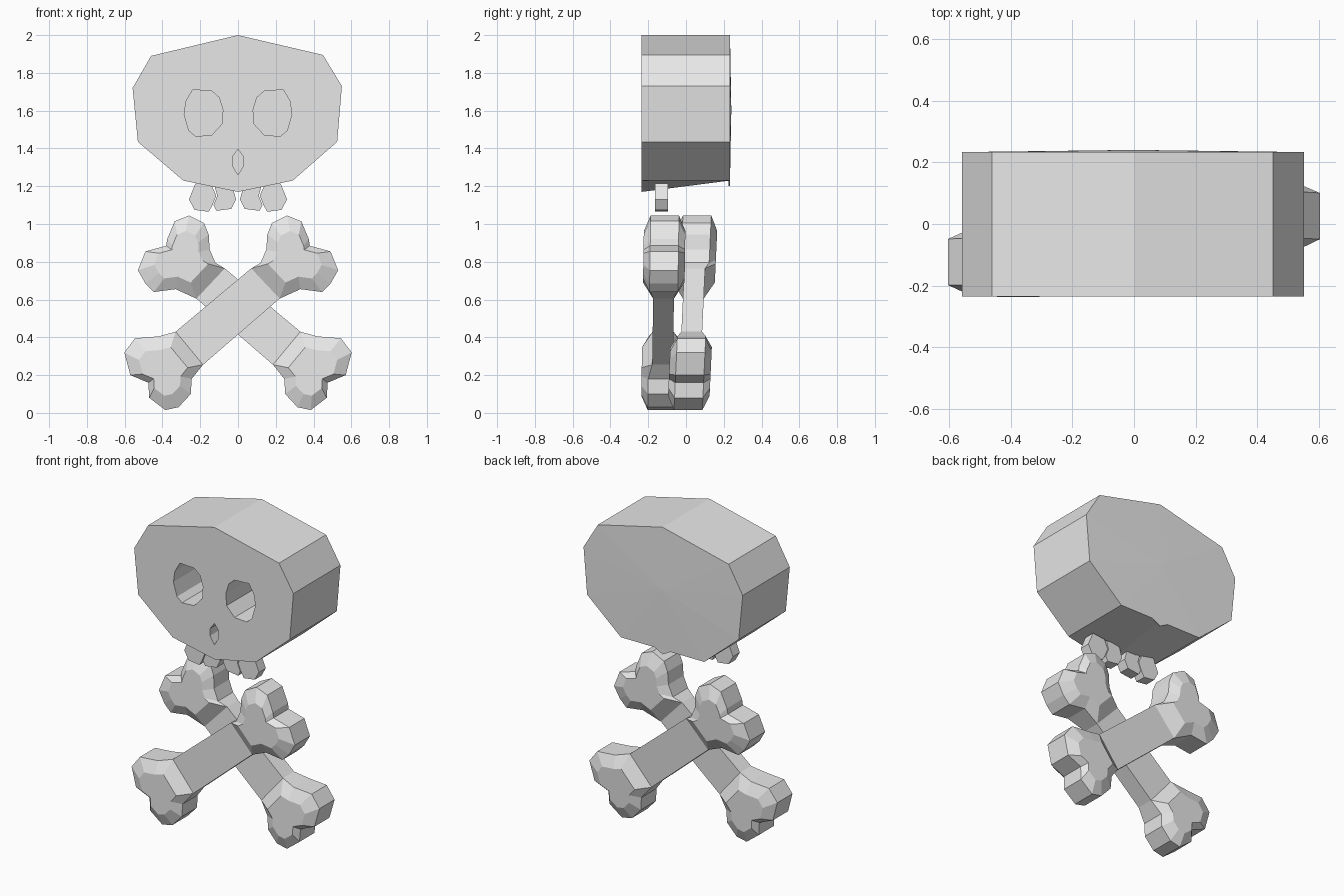
import bpy, bmesh
from mathutils import Vector

if "Cube" in bpy.data.objects:
    bpy.data.objects.remove(bpy.data.objects["Cube"])

GREY = (0.8, 0.8, 0.8, 1)
bone_mat = bpy.data.materials.new("bone grey")
bone_mat.use_nodes = True
bone_mat.diffuse_color = GREY
bone_mat.node_tree.nodes["Principled BSDF"].inputs["Base Color"].default_value = GREY


def finish(bm, name):
    bmesh.ops.recalc_face_normals(bm, faces=bm.faces[:])
    mesh = bpy.data.meshes.new(name)
    bm.to_mesh(mesh)
    bm.free()
    mesh.materials.append(bone_mat)
    obj = bpy.data.objects.new(name, mesh)
    bpy.context.collection.objects.link(obj)
    return obj


def prism(name, outline, y0, y1, back_outline=None, bulge=0):
    """Extrude an (x, z) outline from y0 to y1, optionally crowning the back."""
    bm = bmesh.new()
    front = [bm.verts.new((x, y0, z)) for x, z in outline]
    back = [bm.verts.new((x, y1, z)) for x, z in back_outline or outline]
    n = len(front)
    bm.faces.new(front)
    cap = bm.faces.new(back[::-1])
    for i in range(n):
        j = (i + 1) % n
        bm.faces.new((front[i], front[j], back[j], back[i]))
    if bulge:
        hub = bmesh.ops.poke(bm, faces=[cap])["verts"][0]
        hub.co.y += bulge
    return finish(bm, name)


def flip(outline):
    return [(-x, z) for x, z in outline]


# Skull block, with the underside rising towards the back
skull_front = [(0, 2), (.45, 1.895), (.55, 1.73), (.525, 1.435), (.29, 1.23), (0, 1.17),
               (-.29, 1.23), (-.53, 1.435), (-.558, 1.72), (-.46, 1.89)]
skull_back = [(x, 1.23 if z < 1.2 else z) for x, z in skull_front]
skull = prism("skull", skull_front, -.235, .233, skull_back, .007)

# Eye sockets and nose hole
eye = [(.14, 1.705), (.24, 1.71), (.275, 1.65), (.285, 1.58), (.26, 1.495), (.225, 1.465),
       (.14, 1.47), (.085, 1.53), (.08, 1.605), (.1, 1.67)]
nose = [(0, 1.395), (.03, 1.355), (.03, 1.31), (0, 1.26), (-.03, 1.31), (-.03, 1.355)]
for name, outline in (("left_eye", eye), ("right_eye", flip(eye)), ("nose", nose)):
    cutter = prism(name + "_cutter", outline, -.4, .15)
    cutter.hide_render = True
    mod = skull.modifiers.new(name, "BOOLEAN")
    mod.operation = "DIFFERENCE"
    mod.solver = "EXACT"
    mod.object = cutter
    bpy.context.view_layer.objects.active = skull
    bpy.ops.object.modifier_apply(modifier=mod.name)
    bpy.data.objects.remove(cutter)

# Small pointed tab under the rear edge of the skull
prism("rear_tab", [(-.06, 1.232), (.06, 1.232), (0, 1.2)], .226, .233)

# Teeth
outer_tooth = [(.225, 1.215), (.26, 1.13), (.23, 1.075), (.155, 1.065), (.135, 1.1),
               (.115, 1.15), (.14, 1.205)]
inner_tooth = [(.125, 1.205), (.11, 1.15), (.13, 1.1), (.115, 1.07), (.035, 1.08),
               (.01, 1.13), (.03, 1.2)]
for name, outline in (("outer_tooth", outer_tooth), ("inner_tooth", inner_tooth)):
    prism("left_" + name, outline, -.163, -.095)
    prism("right_" + name, flip(outline), -.163, -.095)

# Bone outline: each knob starts and ends at its neck
low_knob = [(-.185, .255), (-.245, .18), (-.25, .1), (-.315, .03), (-.385, .015), (-.47, .08),
            (-.475, .16), (-.57, .2), (-.602, .32), (-.545, .395), (-.42, .405), (-.33, .43)]
high_knob = [(.07, .765), (.12, .795), (.15, .865), (.155, .945), (.18, 1.005), (.26, 1.045),
             (.335, 1.015), (.375, .92), (.38, .885), (.49, .855), (.53, .755), (.49, .685),
             (.445, .64), (.33, .655), (.22, .605)]
SHAFT_H, RIM_H, KNOB_H = .055, .075, .11


def bone(name, sign, y_low, y_high):
    """Thin shaft with a chamfered, thicker knob at each end."""
    bm = bmesh.new()

    def vert(x, z, h):
        y = y_low + (y_high - y_low) * (z - .2) / .65
        return bm.verts.new((sign * x, y + h, z))

    rims = []
    for side in (-1, 1):
        rim, necks = [], []
        for knob in (low_knob, high_knob):
            last = len(knob) - 1
            ring = [vert(x, z, side * (SHAFT_H if i in (0, last) else RIM_H))
                    for i, (x, z) in enumerate(knob)]
            # Raised flat pad, pulled in towards the knob centre
            mid = sum((Vector(p) for p in knob), Vector((0, 0))) / len(knob)
            pad = [vert(*mid.lerp(Vector(p), .62), side * KNOB_H) for p in knob]
            bm.faces.new(pad)
            for i in range(len(ring)):
                j = (i + 1) % len(ring)
                bm.faces.new((ring[i], ring[j], pad[j], pad[i]))
            rim += ring
            necks += [ring[0], ring[-1]]
        bm.faces.new(necks)
        rims.append(rim)
    # Outer wall
    n = len(rims[0])
    for i in range(n):
        j = (i + 1) % n
        bm.faces.new((rims[0][i], rims[0][j], rims[1][j], rims[1][i]))
    return finish(bm, name)


bone("front_crossbone", 1, -.125, -.115)
bone("rear_crossbone", -1, .02, .05)
